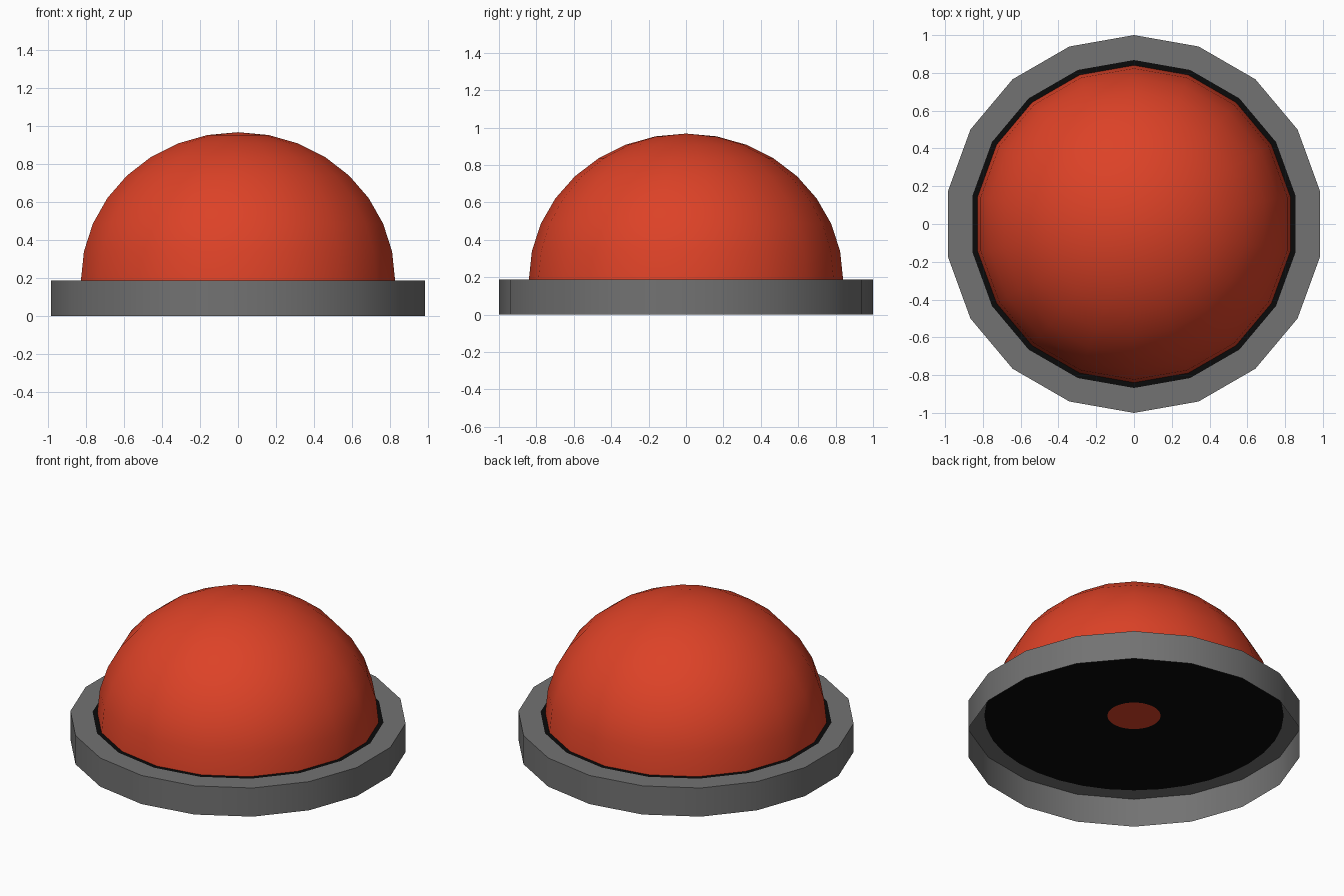
import bpy, bmesh, math

cube = bpy.data.objects.get("Cube")
if cube:
    bpy.data.objects.remove(cube, do_unlink=True)


def material(name, color):
    mat = bpy.data.materials.new(name)
    mat.use_nodes = True
    mat.diffuse_color = (*color, 1)
    bsdf = mat.node_tree.nodes["Principled BSDF"]
    bsdf.inputs["Base Color"].default_value = (*color, 1)
    bsdf.inputs["Roughness"].default_value = 0.6
    return mat


def lathe(name, profile, mat, sides):
    """Turn a (radius, height) profile around z, with a corner on the y axis."""
    bm = bmesh.new()
    rings = []
    for r, z in profile:
        if r < 1e-5:
            rings.append([bm.verts.new((0, 0, z))] * sides)
            continue
        angles = [math.tau * i / sides for i in range(sides)]
        rings.append([bm.verts.new((r * math.sin(a), r * math.cos(a), z)) for a in angles])
    for low, high in zip(rings, rings[1:]):
        for i in range(sides):
            j = (i + 1) % sides
            corners = [low[j], low[i], high[i], high[j]]
            bm.faces.new(list(dict.fromkeys(corners)))
    mesh = bpy.data.meshes.new(name)
    bm.to_mesh(mesh)
    bm.free()
    mesh.materials.append(mat)
    obj = bpy.data.objects.new(name, mesh)
    bpy.context.collection.objects.link(obj)
    bpy.ops.object.select_all(action="DESELECT")
    obj.select_set(True)
    bpy.context.view_layer.objects.active = obj
    bpy.ops.object.shade_smooth_by_angle(angle=math.radians(30))
    return obj


red = material("red", (0.72, 0.054, 0.02))
grey = material("grey", (0.17, 0.17, 0.17))
black = material("black", (0.003, 0.003, 0.003))

SIDES = 18
TOP = 0.188      # height of the base rim
RADIUS = 0.84    # dome radius
RISE = 0.78      # dome height above the rim

# Base: thin outer wall, open underneath, with a flat rim on top
lathe("base_ring", [(1, 0), (1, TOP), (0.868, TOP)], grey, SIDES)

# Dark plate closing the rim, showing as a thin gap around the dome
lathe("dark_plate", [(0.89, TOP - 0.002), (0, TOP - 0.002)], black, 36)

# Domed button: slightly squashed half sphere
steps = 8
arc = [math.pi / 2 * i / steps for i in range(steps + 1)]
lathe("dome", [(RADIUS * math.cos(a), TOP + RISE * math.sin(a)) for a in arc], red, SIDES)

# Underside of the button, seen in the middle of the dark plate
spot = lathe("button_underside", [(0, TOP - 0.004), (0.158, TOP - 0.004)], red, 36)
